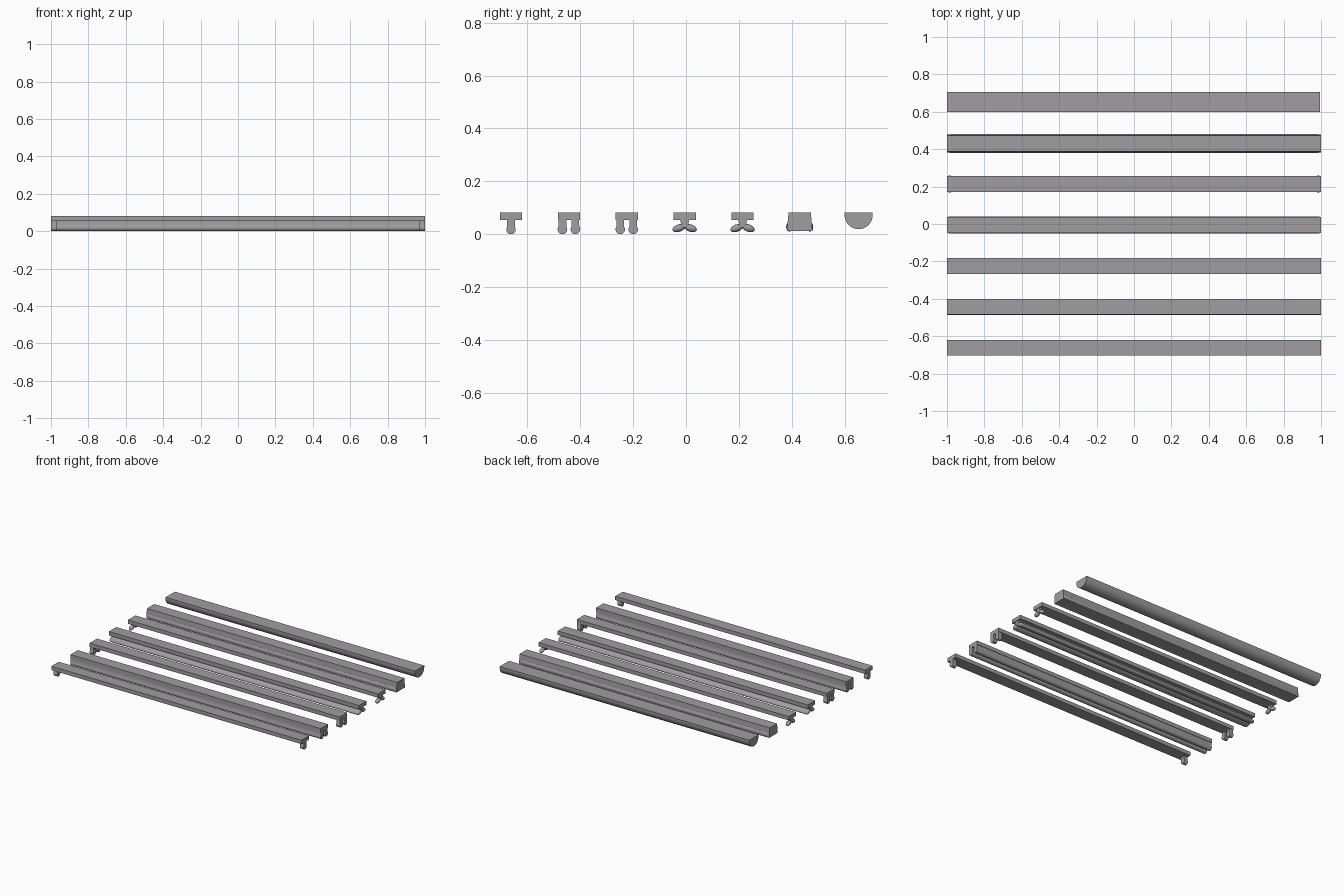
import bpy
import bmesh
from math import sin, cos, pi, radians

cube = bpy.data.objects.get("Cube")
if cube:
    bpy.data.objects.remove(cube, do_unlink=True)

grey = bpy.data.materials.new("rail grey")
grey.use_nodes = True
GREY = (0.35, 0.34, 0.35, 1)
grey.diffuse_color = GREY
grey.node_tree.nodes["Principled BSDF"].inputs["Base Color"].default_value = GREY

TOP, PLATE_BOTTOM = 0.082, 0.054
FOOT = 0.03


def loft(name, profile, x0, x1, dome=0.0):
    """Sweep a (y, z) profile along x, optionally with rounded ends."""
    cy = sum(p[0] for p in profile) / len(profile)
    cz = sum(p[1] for p in profile) / len(profile)
    stations = [(x0, 1), (x1, 1)]
    if dome:
        angles = [radians(a) for a in (80, 60, 40, 20, 0)]
        stations = [(x0 + dome * (1 - sin(a)), cos(a)) for a in angles]
        stations += [(x1 - dome * (1 - sin(a)), cos(a)) for a in reversed(angles)]
    bm = bmesh.new()
    rings = [[bm.verts.new((x, cy + (y - cy) * s, cz + (z - cz) * s))
              for y, z in profile] for x, s in stations]
    n = len(profile)
    for a, b in zip(rings, rings[1:]):
        for i in range(n):
            bm.faces.new((a[i], a[(i + 1) % n], b[(i + 1) % n], b[i]))
    bm.faces.new(rings[0])
    bm.faces.new(rings[-1])
    bmesh.ops.recalc_face_normals(bm, faces=bm.faces)
    mesh = bpy.data.meshes.new(name)
    bm.to_mesh(mesh)
    bm.free()
    mesh.materials.append(grey)
    obj = bpy.data.objects.new(name, mesh)
    bpy.context.collection.objects.link(obj)
    bpy.ops.object.select_all(action='DESELECT')
    obj.select_set(True)
    bpy.context.view_layer.objects.active = obj
    bpy.ops.object.shade_smooth_by_angle(angle=radians(35))
    return obj


def box(y, half, z0, z1):
    return [(y - half, z0), (y + half, z0), (y + half, z1), (y - half, z1)]


def ellipse(y, z, a, b, tilt=0, n=20):
    t = radians(tilt)
    pts = [(a * cos(2 * pi * i / n), b * sin(2 * pi * i / n)) for i in range(n)]
    return [(y + u * cos(t) - v * sin(t), z + u * sin(t) + v * cos(t)) for u, v in pts]


def leg(y):
    """Narrow stem ending in a round bulb."""
    r, half = 0.018, 0.0145
    start = math_angle = radians(55)
    sweep = 2 * pi - 2 * math_angle
    arc = [pi / 2 + start + sweep * i / 16 for i in range(17)]
    bulb = [(y + r * cos(a), r + r * sin(a)) for a in arc]
    return [(y + half, PLATE_BOTTOM), (y - half, PLATE_BOTTOM)] + bulb


def spans(full):
    """Run the whole length, or only as a short foot at each end."""
    return [(-1, 1)] if full else [(-1, -1 + FOOT), (1 - FOOT, 1)]


def rail_y(i):
    return -0.662 + 0.219 * i


# Flat top plates of the five hanging rails
for i in range(5):
    loft(f"rail_{i + 1}_plate", box(rail_y(i), 0.042, PLATE_BOTTOM, TOP), -1, 1)

# Single-leg rail with feet at the ends
for x0, x1 in spans(False):
    loft("single_foot", leg(rail_y(0)), x0, x1)

# Twin-leg rails, one full length and one with end feet
for i, full in ((1, True), (2, False)):
    for x0, x1 in spans(full):
        for side in (-1, 1):
            loft("twin_leg", leg(rail_y(i) + side * 0.0245), x0, x1)

# Winged rails, one full length and one with end feet
for i, full in ((3, True), (4, False)):
    y = rail_y(i)
    for x0, x1 in spans(full):
        neck = [(y - 0.011, 0.025), (y + 0.011, 0.025),
                (y + 0.017, PLATE_BOTTOM), (y - 0.017, PLATE_BOTTOM)]
        loft("wing_neck", neck, x0 + 0.003, x1 - 0.003)
        for side in (-1, 1):
            wing = ellipse(y + side * 0.022, 0.023, 0.025, 0.014, -20 * side)
            loft("wing", wing, x0, x1, 0.014)

# Tapered solid rail with rounded lips along its lower edges
y = rail_y(5) - 0.003
block = [(y - 0.048, 0.012), (y + 0.048, 0.012), (y + 0.047, 0.03),
         (y + 0.042, TOP), (y - 0.042, TOP), (y - 0.047, 0.03)]
loft("tapered_rail", block, -1, 1)
for side in (-1, 1):
    loft("tapered_rail_lip", ellipse(y + side * 0.038, 0.029, 0.013, 0.019, 8 * side),
         -1, 1, 0.025)

# Half-round rail
y, r = rail_y(6) + 0.001, 0.053
half_round = [(y - r, TOP)] + [
    (y + r * cos(pi + pi * i / 24), 0.072 + r * sin(pi + pi * i / 24))
    for i in range(25)] + [(y + r, TOP)]
loft("half_round_rail", half_round, -1, 0.995)
